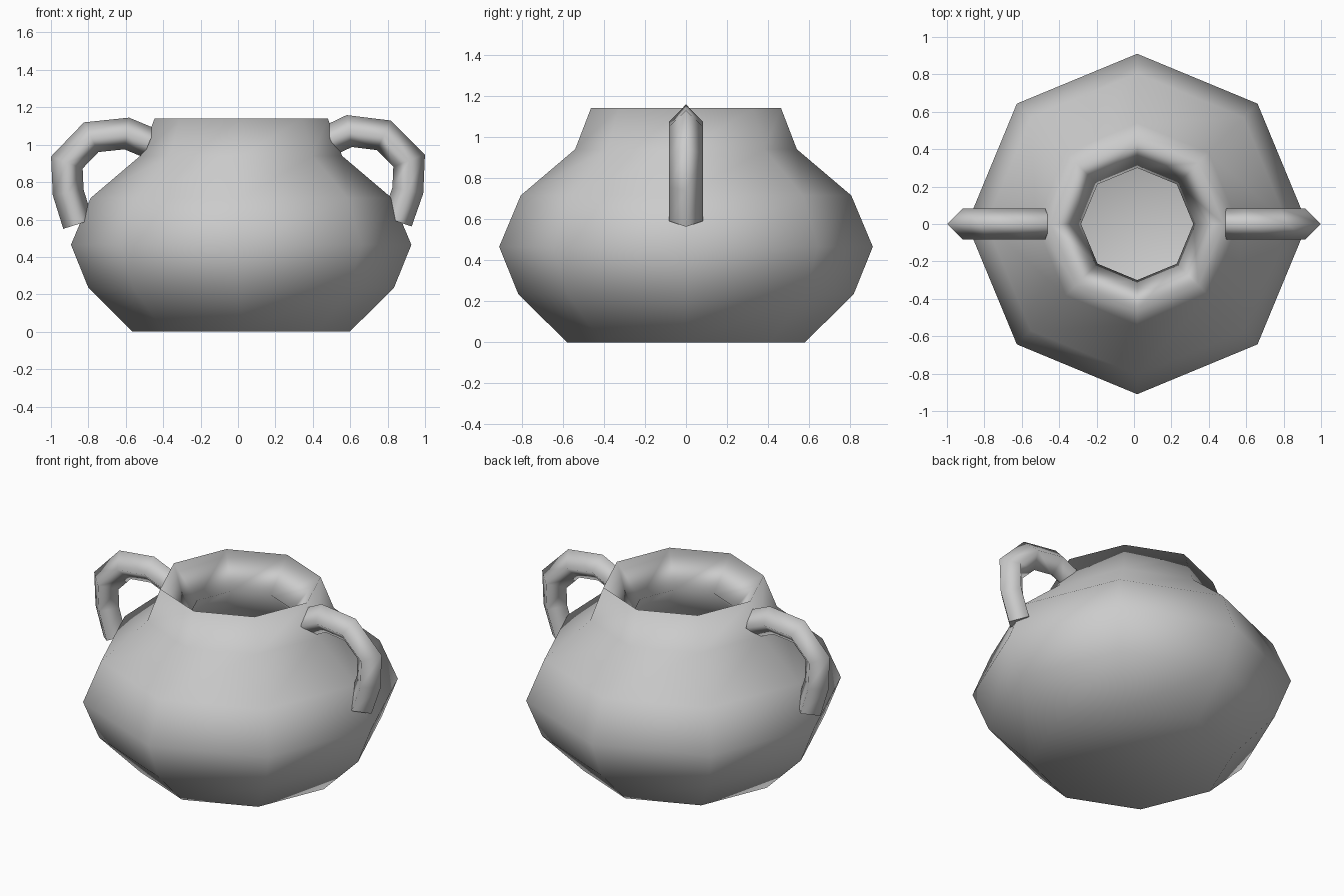
import bpy, bmesh, math
from mathutils import Vector

cube = bpy.data.objects.get("Cube")
if cube:
    bpy.data.objects.remove(cube, do_unlink=True)

clay = bpy.data.materials.new("grey clay")
clay.use_nodes = True
clay.diffuse_color = (0.6, 0.6, 0.6, 1)
bsdf = clay.node_tree.nodes["Principled BSDF"]
bsdf.inputs["Base Color"].default_value = clay.diffuse_color
bsdf.inputs["Roughness"].default_value = 0.8


def skin(name, rings):
    """Join closed rings of points into a smooth capped skin."""
    bm = bmesh.new()
    loops = [[bm.verts.new(p) for p in ring] for ring in rings]
    n = len(loops[0])
    for a, b in zip(loops, loops[1:]):
        for i in range(n):
            j = (i + 1) % n
            bm.faces.new((a[i], a[j], b[j], b[i]))
    bm.faces.new(loops[0][::-1])
    bm.faces.new(loops[-1])
    bmesh.ops.recalc_face_normals(bm, faces=bm.faces)
    for f in bm.faces:
        f.smooth = True
    mesh = bpy.data.meshes.new(name)
    bm.to_mesh(mesh)
    bm.free()
    mesh.materials.append(clay)
    obj = bpy.data.objects.new(name, mesh)
    bpy.context.collection.objects.link(obj)
    return obj


# Pot body: eight-sided lathe, outside from base to rim, then the hollow inside
CENTRE_X = 0.017
outside = [(0.58, 0), (0.817, 0.235), (0.91, 0.465), (0.805, 0.715), (0.54, 0.94), (0.463, 1.14)]
inside = [(0.30, 0.95), (0.60, 0.68), (0.72, 0.46), (0.60, 0.26), (0.36, 0.12)]


def octagon(r, z):
    return [(CENTRE_X + r * math.cos(k * math.pi / 4), r * math.sin(k * math.pi / 4), z)
            for k in range(8)]


skin("pot_body", [octagon(r, z) for r, z in outside + inside])


# Handles: diamond section swept along a bent path, with mitred corners
def handle(name, side, path, radius=0.083):
    pts = [Vector((side * x, 0, z)) for x, z in path]
    across = Vector((0, 1, 0))
    rings = []
    for i, p in enumerate(pts):
        before = (p - pts[max(i - 1, 0)]).normalized()
        after = (pts[min(i + 1, len(pts) - 1)] - p).normalized()
        tangent = (before + after).normalized()
        bend = before.angle(after) / 2 if before.length and after.length else 0
        out = across.cross(tangent) * (radius / math.cos(bend))
        rings.append([p + out, p + across * radius, p - out, p - across * radius])
    obj = skin(name, rings)
    # keep the cut ends crisp
    for poly in list(obj.data.polygons)[-2:]:
        poly.use_smooth = False
        for key in poly.edge_keys:
            for e in obj.data.edges:
                if e.key == key:
                    e.use_edge_sharp = True


handle("right_handle", -1,
       [(0.475, 1.01), (0.595, 1.06), (0.785, 1.04), (0.915, 0.905), (0.908, 0.745), (0.855, 0.575)])
handle("left_handle", 1,
       [(0.495, 1.025), (0.595, 1.073), (0.78, 1.05), (0.915, 0.915), (0.908, 0.755), (0.85, 0.59)])
